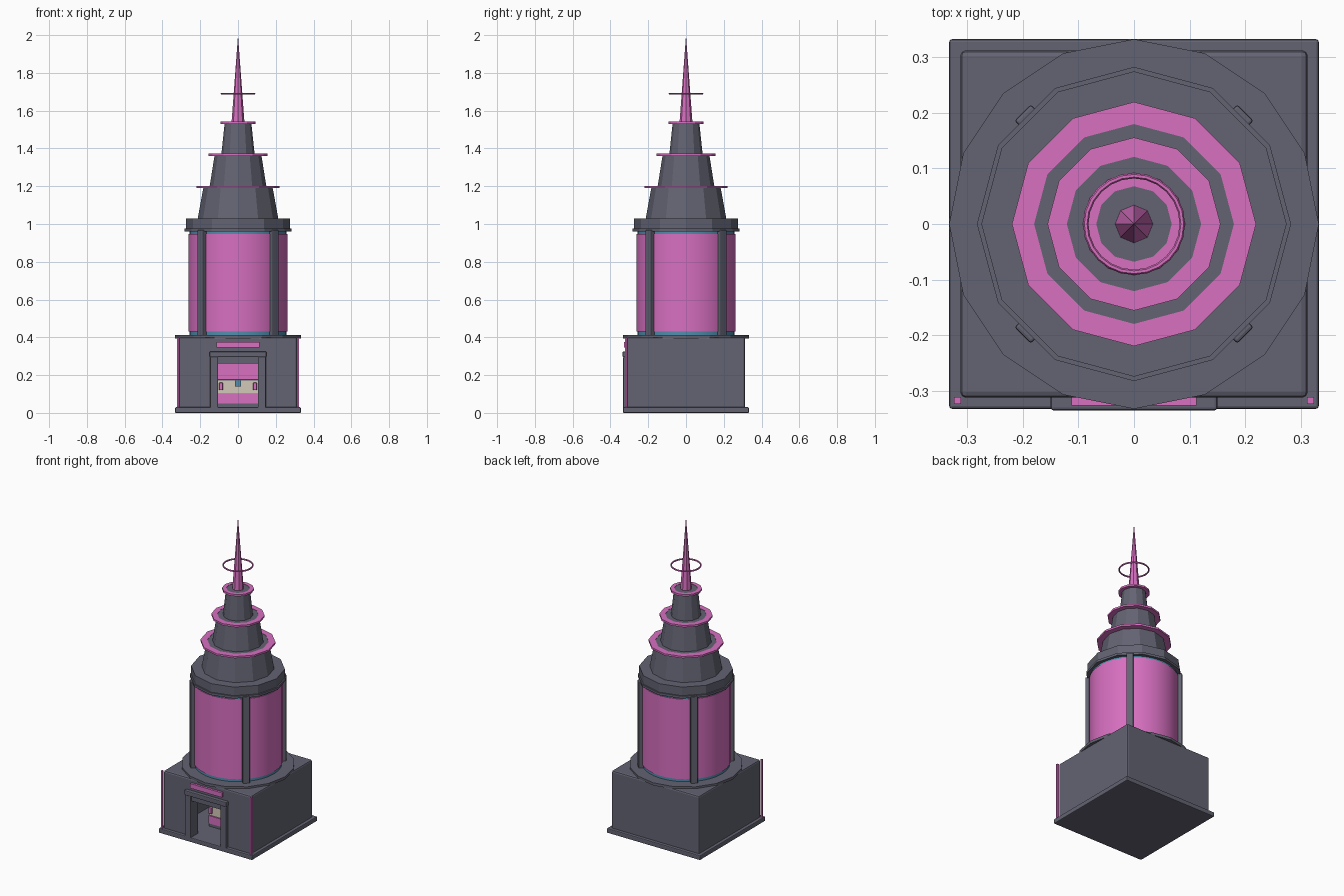
import bpy, bmesh
from math import radians, cos, sin

cube = bpy.data.objects.get("Cube")
if cube:
    bpy.data.objects.remove(cube, do_unlink=True)


def material(name, rgb):
    m = bpy.data.materials.new(name)
    m.use_nodes = True
    m.diffuse_color = (*rgb, 1)
    m.node_tree.nodes["Principled BSDF"].inputs["Base Color"].default_value = (*rgb, 1)
    return m


GREY = material("slate grey", (0.125, 0.125, 0.17))
PINK = material("neon pink", (0.68, 0.16, 0.53))
BLUE = material("window blue", (0.08, 0.27, 0.42))
CREAM = material("cream", (0.65, 0.58, 0.48))


def finish(name, mat, bevel=0):
    ob = bpy.context.object
    ob.name = name
    ob.data.materials.append(mat)
    if bevel:
        mod = ob.modifiers.new("bevel", "BEVEL")
        mod.width = bevel
        mod.segments = 2
        bpy.ops.object.modifier_apply(modifier=mod.name)
    return ob


def box(name, mat, x, y, z, bevel=0, turn=0):
    """Box from its extents; turn rotates it about its own centre."""
    centre = [(a + b) / 2 for a, b in (x, y, z)]
    bpy.ops.mesh.primitive_cube_add(size=1, location=centre, rotation=(0, 0, turn))
    bpy.context.object.scale = [b - a for a, b in (x, y, z)]
    bpy.ops.object.transform_apply(location=False, rotation=False, scale=True)
    return finish(name, mat, bevel)


def drum(name, mat, r1, r2, z1, z2, sides=12, smooth=False):
    bpy.ops.mesh.primitive_cone_add(vertices=sides, radius1=r1, radius2=r2,
                                    depth=z2 - z1, location=(0, 0, (z1 + z2) / 2))
    if smooth:
        bpy.ops.object.shade_smooth_by_angle(angle=radians(40))
    return finish(name, mat)


def flange(name, mat, inner, outer, z1, z2, sides=12):
    """Flat polygonal ring with a rectangular section."""
    bm = bmesh.new()
    rings = []
    for r, z in ((inner, z1), (outer, z1), (outer, z2), (inner, z2)):
        rings.append([bm.verts.new((r * cos(radians(360 * i / sides)),
                                    r * sin(radians(360 * i / sides)), z))
                      for i in range(sides)])
    for k in range(4):
        a, b = rings[k], rings[(k + 1) % 4]
        for i in range(sides):
            j = (i + 1) % sides
            bm.faces.new((a[i], b[i], b[j], a[j]))
    bmesh.ops.recalc_face_normals(bm, faces=bm.faces)
    me = bpy.data.meshes.new(name)
    bm.to_mesh(me)
    bm.free()
    me.materials.append(mat)
    ob = bpy.data.objects.new(name, me)
    bpy.context.collection.objects.link(ob)
    return ob


def cut(target, cutter):
    mod = target.modifiers.new("cut", "BOOLEAN")
    mod.operation = "DIFFERENCE"
    mod.solver = "EXACT"
    mod.object = cutter
    bpy.context.view_layer.objects.active = target
    bpy.ops.object.modifier_apply(modifier=mod.name)
    bpy.data.objects.remove(cutter, do_unlink=True)


# Plinth and hollow ground floor with a doorway
box("plinth", GREY, (-.333, .333), (-.333, .333), (0, .03), .005)
hall = box("ground_floor", GREY, (-.313, .313), (-.313, .313), (.02, .4), .01)
cut(hall, box("room_cutter", GREY, (-.26, .26), (-.26, .26), (.01, .36)))
cut(hall, box("door_cutter", GREY, (-.105, .105), (-.4, -.2), (.01, .265)))

# Door frame, sign and corner light strips
box("door_lintel", GREY, (-.15, .15), (-.336, -.305), (.295, .325), .005)
box("door_header", GREY, (-.12, .12), (-.322, -.305), (.262, .296))
box("sign_panel", PINK, (-.113, .113), (-.327, -.31), (.345, .375))
for side, label in ((1, "left"), (-1, "right")):
    box("door_jamb_" + label, GREY, sorted((side * .105, side * .148)),
        (-.333, -.305), (.0, .297), .005)
    box("corner_light_" + label, PINK, sorted((side * .312, side * .324)),
        (-.324, -.312), (.03, .4))

# Counter and lit panels inside the room
box("back_panel", PINK, (-.18, .18), (-.09, -.08), (.18, .3))
box("counter", CREAM, (-.11, .11), (-.14, -.08), (.1, .18), .004)
box("counter_base", PINK, (-.11, .11), (-.145, -.08), (.05, .1))
box("counter_plinth", GREY, (-.11, .11), (-.14, -.08), (.03, .05))
box("counter_trim", GREY, (-.11, .11), (-.146, -.14), (.172, .18))
box("counter_screen", BLUE, (-.015, .015), (-.15, -.14), (.14, .172))
for side, label in ((1, "left"), (-1, "right")):
    box("counter_lamp_" + label, PINK, (side * .09 - .01, side * .09 + .01),
        (-.16, -.141), (.12, .16), .004)

# Glazed shaft with four corner columns
drum("terrace", GREY, .333, .333, .395, .412, 16)
drum("window_core", BLUE, .258, .258, .41, .965, 32, True)
drum("lit_glazing", PINK, .263, .263, .43, .947, 32, True)
for i in range(4):
    angle = radians(45 + 90 * i)
    cx, cy = .269 * cos(angle), .269 * sin(angle)
    box("column_%d" % (i + 1), GREY, (cx - .015, cx + .015), (cy - .021, cy + .021),
        (.405, .968), .005, angle)

# Collar and stepped crown
drum("collar_lip", GREY, .283, .283, .96, .975)
drum("collar", GREY, .275, .275, .97, 1.03)
tiers = ((.213, .182, 1.03, 1.2, .22), (.15, .123, 1.2, 1.37, .156),
         (.088, .07, 1.37, 1.54, .093))
for n, (r1, r2, z1, z2, rim) in enumerate(tiers, 1):
    drum("crown_tier_%d" % n, GREY, r1, r2, z1, z2)
    flange("crown_rim_%d" % n, PINK, r2 - .002, rim, z2 - .01, z2 + .002)

# Spire and halo
drum("spire", PINK, .034, 0, 1.54, 2, 8)
bpy.ops.mesh.primitive_torus_add(major_radius=.087, minor_radius=.005, major_segments=24,
                                 minor_segments=6, location=(0, 0, 1.69))
finish("halo", PINK)
